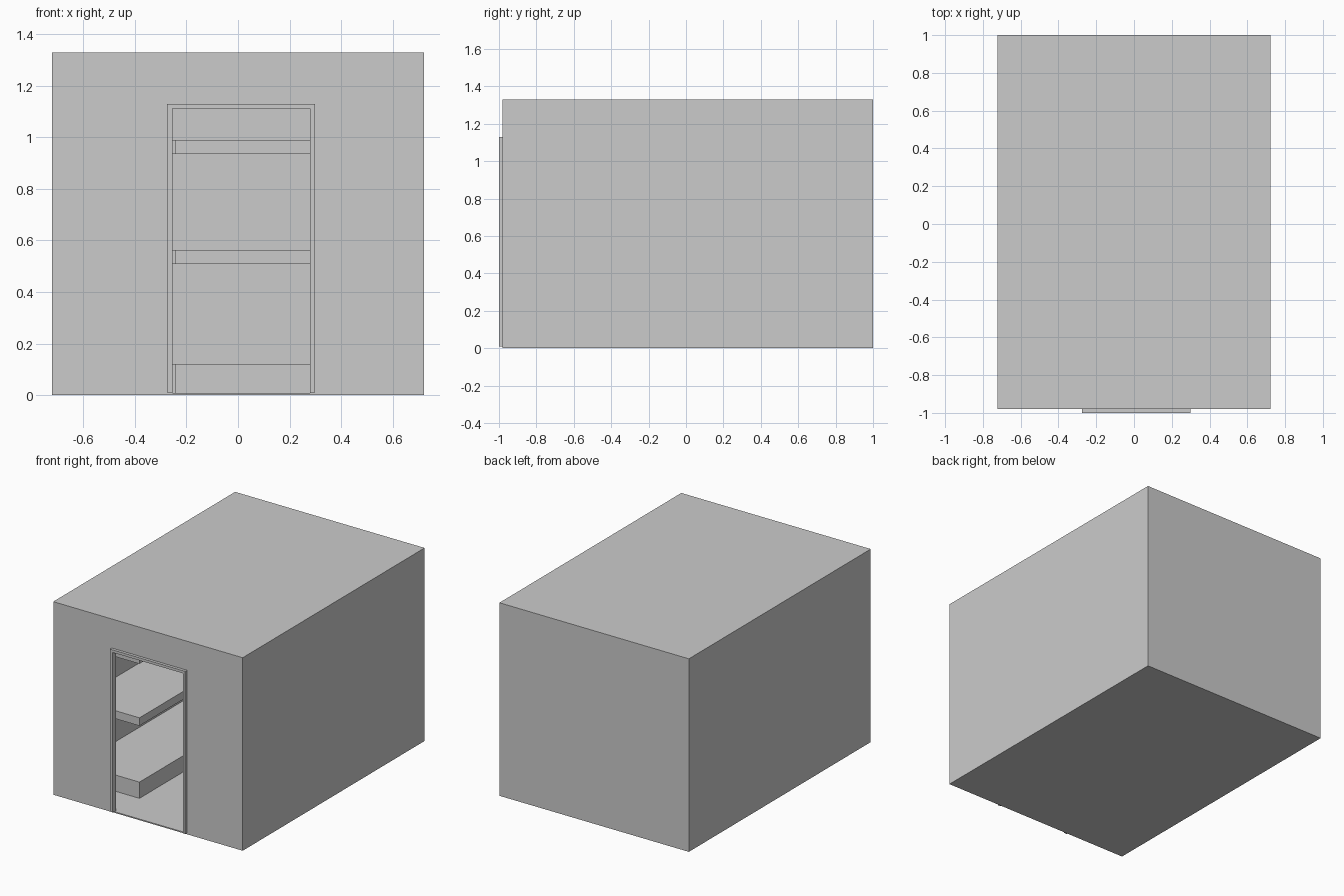
import bpy, bmesh

if "Cube" in bpy.data.objects:
    bpy.data.objects.remove(bpy.data.objects["Cube"])

W = 0.722            # half width
Y0, Y1 = -0.98, 1.0  # front and back of the walls
H = 1.33             # total height
T = 0.017            # wall thickness
F = 0.008            # floor thickness


def extrude(name, points, vec):
    """Close a planar outline and extrude it along vec."""
    bm = bmesh.new()
    face = bm.faces.new([bm.verts.new(p) for p in points])
    ext = bmesh.ops.extrude_face_region(bm, geom=[face])
    verts = [g for g in ext["geom"] if isinstance(g, bmesh.types.BMVert)]
    bmesh.ops.translate(bm, verts=verts, vec=vec)
    if not any(f.is_valid and set(f.verts) == set(face.verts) for f in bm.faces):
        bm.faces.new([v for v in bm.verts if v not in verts])
    bmesh.ops.recalc_face_normals(bm, faces=bm.faces)
    me = bpy.data.meshes.new(name)
    bm.to_mesh(me)
    bm.free()
    ob = bpy.data.objects.new(name, me)
    bpy.context.collection.objects.link(ob)
    return ob


def box(name, x0, x1, y0, y1, z0, z1):
    pts = [(x0, y0, z0), (x1, y0, z0), (x1, y1, z0), (x0, y1, z0)]
    return extrude(name, pts, (0, 0, z1 - z0))


def arch(name, outer, inner, z0, y0, y1):
    """Doorway-shaped wall or trim; outer and inner are (left, right, top)."""
    a, b, t = outer
    c, d, u = inner
    pts = [(a, z0), (a, t), (b, t), (b, z0), (d, z0), (d, u), (c, u), (c, z0)]
    return extrude(name, [(x, y0, z) for x, z in pts], (0, y1 - y0, 0))


# Room shell
box("floor", -W, W, Y0, Y1, 0, F)
box("roof", -W, W, Y0, Y1, H - T, H)
box("left_wall", -W, -W + T, Y0 + T, Y1, F, H - T)
box("right_wall", W - T, W, Y0 + T, Y1, F, H - T)
box("back_wall", -W + T, W - T, Y1 - T, Y1, F, H - T)

# Front wall with doorway, and its raised trim
door = (-0.255, 0.28, 1.112)
arch("front_wall", (-W, W, H - T), door, F, Y0, Y0 + T)
arch("door_frame", (-0.275, 0.298, 1.13), door, 0.01, -1.0, Y0)

# L-shaped shelves along the left and back walls
xl, xr, xi = -W + T, W - T, -0.24
yf, yi, yb = -0.73, 0.52, Y1 - T
outline = [(xl, yf), (xi, yf), (xi, yi), (xr, yi), (xr, yb), (xl, yb)]
for name, z0, z1 in (("lower_shelf", F, 0.12),
                     ("middle_shelf", 0.508, 0.563),
                     ("upper_shelf", 0.935, 0.99)):
    extrude(name, [(x, y, z0) for x, y in outline], (0, 0, z1 - z0))
